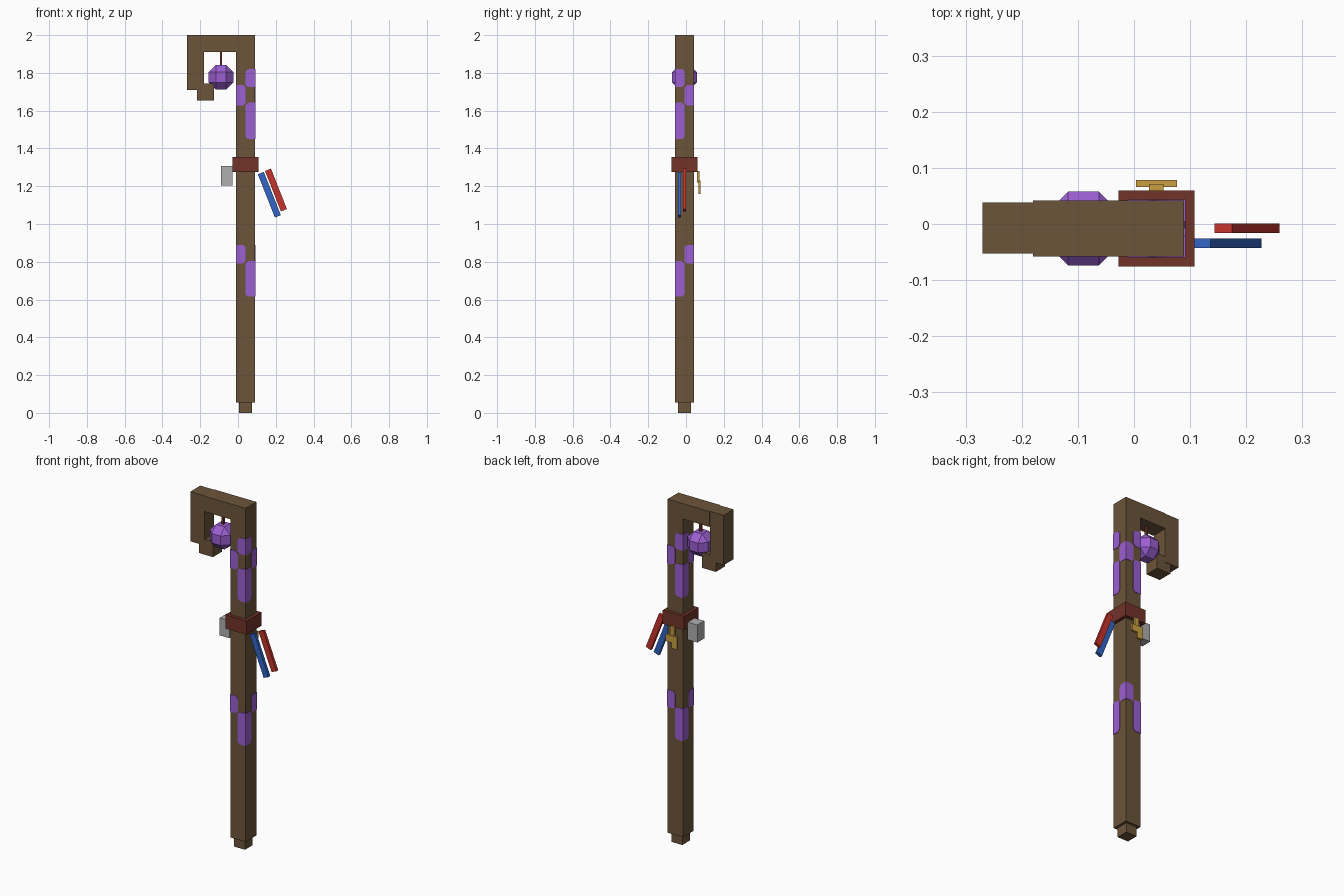
import bpy, bmesh
from math import radians
from mathutils import Matrix, Vector

old = bpy.data.objects.get("Cube")
if old:
    bpy.data.objects.remove(old, do_unlink=True)


def material(name, rgb):
    mat = bpy.data.materials.new(name)
    mat.use_nodes = True
    mat.diffuse_color = (*rgb, 1)
    mat.node_tree.nodes["Principled BSDF"].inputs["Base Color"].default_value = (*rgb, 1)
    return mat


WOOD = material("brown wood", (0.15, 0.09, 0.043))
PURPLE = material("purple", (0.33, 0.115, 0.64))
LEATHER = material("dark red leather", (0.17, 0.033, 0.023))
BLUE = material("blue", (0.032, 0.13, 0.56))
RED = material("red", (0.56, 0.034, 0.026))
GREY = material("grey", (0.43, 0.43, 0.43))
GOLD = material("gold", (0.58, 0.35, 0.055))


def finish(name, bm, mat):
    bmesh.ops.recalc_face_normals(bm, faces=bm.faces)
    mesh = bpy.data.meshes.new(name)
    bm.to_mesh(mesh)
    bm.free()
    mesh.materials.append(mat)
    obj = bpy.data.objects.new(name, mesh)
    bpy.context.collection.objects.link(obj)
    return obj


def box(name, mat, x, y, z, tilt=0):
    """Box from (min, max) ranges, tilted about its own centre in the xz plane."""
    size = [b - a for a, b in (x, y, z)]
    centre = Vector([(a + b) / 2 for a, b in (x, y, z)])
    bm = bmesh.new()
    bmesh.ops.create_cube(bm, size=1, matrix=Matrix.Diagonal((*size, 1)))
    obj = finish(name, bm, mat)
    obj.location = centre
    obj.rotation_euler.y = radians(tilt)
    return obj


# Staff and square hook
CX, CY, H = 0.04, -0.008, 0.0495
DEPTH = (CY - H, CY + H)
HOOK_DEPTH = (-0.053, 0.038)
box("staff_shaft", WOOD, (CX - H, CX + H), DEPTH, (0.055, 2))
box("staff_foot", WOOD, (0.005, 0.075), (-0.043, 0.027), (0, 0.055))
box("hook_beam", WOOD, (-0.18, CX - H), DEPTH, (1.91, 2))
box("hook_drop", WOOD, (-0.27, -0.18), HOOK_DEPTH, (1.71, 2))
box("hook_tip", WOOD, (-0.217, -0.127), (-0.05, 0.035), (1.655, 1.745))

# Hanging faceted gem
box("gem_cord", LEATHER, (-0.096, -0.084), (-0.014, -0.002), (1.82, 1.91))
bm = bmesh.new()
R, r = 0.066, 0.0275
for axis in range(3):
    for side in (-R, R):
        for a in (-r, r):
            for b in (-r, r):
                co = [a, b]
                co.insert(axis, side)
                bm.verts.new(co)
bmesh.ops.convex_hull(bm, input=bm.verts)
bmesh.ops.dissolve_limit(bm, angle_limit=0.02, verts=bm.verts, edges=bm.edges)
finish("gem", bm, PURPLE).location = (-0.09, CY, 1.777)

# Belt band with the items hung from it
box("band", LEATHER, (-0.028, 0.108), (-0.076, 0.06), (1.275, 1.355))
box("grey_block", GREY, (-0.09, -0.028), (-0.04, 0.024), (1.205, 1.307))
box("blue_strip", BLUE, (0.149, 0.183), (-0.043, -0.026), (1.032, 1.278), -21.5)
box("red_strip", RED, (0.184, 0.218), (-0.016, 0.001), (1.065, 1.295), -21.5)

# Key hanging at the back
box("key_stem", GOLD, (0.027, 0.053), (0.059, 0.071), (1.22, 1.28))
box("key_bow", GOLD, (0.004, 0.077), (0.066, 0.078), (1.19, 1.23))
box("key_bit", GOLD, (0.004, 0.04), (0.066, 0.078), (1.158, 1.19))


# Purple patches wrapping the shaft edges
def edge_patch(name, sx, sy, z0, z1, width=0.05, cut=0.013, t=0.002):
    bm = bmesh.new()
    outline = [(-t, z0), (width - cut, z0), (width, z0 + cut),
               (width, z1 - cut), (width - cut, z1), (-t, z1)]
    for along_x in (True, False):
        rings = []
        for off in (H - t, H + t):
            ring = []
            for u, z in outline:
                p, q = (H - u, off) if along_x else (off, H - u)
                ring.append(bm.verts.new((CX + sx * p, CY + sy * q, z)))
            rings.append(ring)
        inner, outer = rings
        bm.faces.new(inner)
        bm.faces.new(outer)
        n = len(outline)
        for i in range(n):
            j = (i + 1) % n
            bm.faces.new((inner[i], inner[j], outer[j], outer[i]))
    finish(name, bm, PURPLE)


# side +1: left-back and right-front edges; side -1: the other diagonal pair
patches = [("upper_patch", -1, 1.725, 1.82), ("upper_middle_patch", 1, 1.628, 1.735),
           ("upper_long_patch", -1, 1.45, 1.642), ("lower_patch", 1, 0.79, 0.89),
           ("lower_long_patch", -1, 0.615, 0.803)]
for name, diagonal, z0, z1 in patches:
    for sx in (-1, 1):
        edge_patch(name, sx, sx * diagonal, z0, z1)
